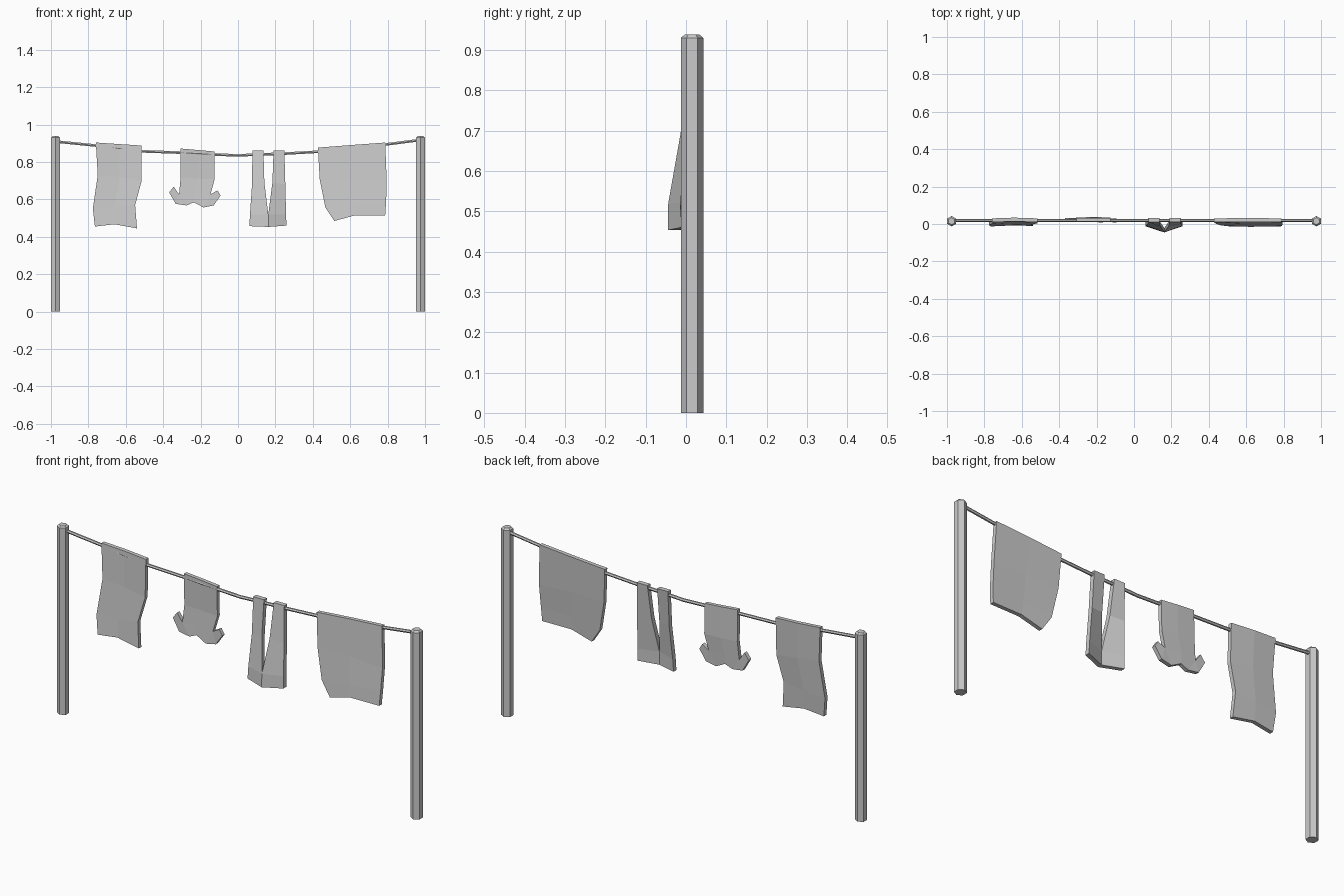
import bpy, bmesh

POLE_Y = 0.015


def link(name, bm):
    bmesh.ops.recalc_face_normals(bm, faces=bm.faces)
    me = bpy.data.meshes.new(name)
    bm.to_mesh(me)
    bm.free()
    ob = bpy.data.objects.new(name, me)
    bpy.context.collection.objects.link(ob)
    return ob


def cloth(name, points, faces, thick=0.02):
    """Thin slab: points (x, front y, z) form the front sheet, pushed back in y."""
    bm = bmesh.new()
    vs = [bm.verts.new(p) for p in points]
    for f in faces:
        bm.faces.new([vs[i] for i in f])
    ext = bmesh.ops.extrude_face_region(bm, geom=bm.faces[:], use_keep_orig=True)
    back = [g for g in ext["geom"] if isinstance(g, bmesh.types.BMVert)]
    bmesh.ops.translate(bm, verts=back, vec=(0, thick, 0))
    return link(name, bm)


def grid_cloth(name, rows, thick=0.02):
    n = len(rows[0])
    faces = [(r * n + c, r * n + c + 1, (r + 1) * n + c + 1, (r + 1) * n + c)
             for r in range(len(rows) - 1) for c in range(n - 1)]
    return cloth(name, [p for row in rows for p in row], faces, thick)


# Hexagonal poles with a bevelled top
for side, label in ((-1, "left_pole"), (1, "right_pole")):
    bpy.ops.mesh.primitive_cylinder_add(vertices=6, radius=0.028, depth=0.938,
                                        location=(side * 0.975, POLE_Y, 0.469))
    pole = bpy.context.object
    pole.name = label
    bm = bmesh.new()
    bm.from_mesh(pole.data)
    rim = [e for e in bm.edges if all(v.co.z > 0.4 for v in e.verts)]
    bmesh.ops.bevel(bm, geom=rim, offset=0.008, segments=1, affect='EDGES')
    bm.to_mesh(pole.data)
    bm.free()

# Sagging line
line = bpy.data.curves.new("line", 'CURVE')
line.dimensions = '3D'
line.bevel_depth = 0.008
line.bevel_resolution = 1
line.use_fill_caps = True
path = [(-0.97, 0.909), (-0.76, 0.888), (-0.51, 0.857), (-0.3, 0.85), (-0.12, 0.84),
        (0, 0.835), (0.1, 0.84), (0.25, 0.845), (0.43, 0.855), (0.79, 0.894), (0.97, 0.917)]
spline = line.splines.new('POLY')
spline.points.add(len(path) - 1)
for p, (x, z) in zip(spline.points, path):
    p.co = (x, 0.02, z, 1)
spline.use_smooth = False
bpy.context.collection.objects.link(bpy.data.objects.new("washing_line", line))

# Narrow towel
grid_cloth("towel", [
    [(-0.76, 0.010, 0.904), (-0.64, 0.014, 0.896), (-0.515, 0.010, 0.888)],
    [(-0.75, 0.004, 0.73), (-0.635, 0.010, 0.72), (-0.515, 0.004, 0.70)],
    [(-0.776, -0.006, 0.55), (-0.66, -0.002, 0.56), (-0.55, -0.004, 0.57)],
    [(-0.765, -0.013, 0.455), (-0.66, -0.008, 0.467), (-0.54, -0.010, 0.445)],
])

# Shirt pegged upside down, sleeves pointing up and out
cloth("shirt", [
    (-0.307, 0.012, 0.872), (-0.215, 0.014, 0.864), (-0.125, 0.012, 0.856),
    (-0.307, 0.016, 0.715), (-0.215, 0.018, 0.711), (-0.125, 0.016, 0.707),
    (-0.315, 0.012, 0.627), (-0.235, 0.014, 0.630), (-0.147, 0.012, 0.627),
    (-0.275, 0.010, 0.568), (-0.237, 0.012, 0.584), (-0.184, 0.009, 0.557),
    (-0.333, 0.012, 0.576), (-0.368, 0.012, 0.637), (-0.344, 0.012, 0.668),
    (-0.130, 0.010, 0.568), (-0.093, 0.009, 0.621), (-0.110, 0.009, 0.648),
], [
    (0, 1, 4, 3), (1, 2, 5, 4), (3, 4, 7, 6), (4, 5, 8, 7),
    (6, 7, 10, 9), (7, 8, 11, 10),
    (6, 9, 12), (6, 12, 13, 14), (8, 15, 11), (8, 17, 16, 15),
], 0.019)

# Trousers pegged by the leg ends, seat folding forward in the middle
cloth("trousers", [
    (0.077, 0.010, 0.861), (0.136, 0.010, 0.861), (0.190, 0.010, 0.861), (0.248, 0.010, 0.861),
    (0.075, 0.002, 0.68), (0.141, -0.014, 0.69), (0.184, -0.014, 0.69), (0.253, 0.002, 0.68),
    (0.064, -0.010, 0.52), (0.162, -0.044, 0.52), (0.257, -0.010, 0.52),
    (0.061, -0.012, 0.457), (0.162, -0.045, 0.453), (0.259, -0.012, 0.460),
], [
    (0, 1, 5, 4), (4, 5, 9, 8), (2, 3, 7, 6), (6, 7, 10, 9),
    (8, 9, 12, 11), (9, 10, 13, 12),
], 0.023)

# Wide sheet
grid_cloth("sheet", [
    [(0.427, 0.010, 0.877), (0.61, 0.012, 0.891), (0.787, 0.010, 0.904)],
    [(0.437, 0.002, 0.707), (0.615, 0.000, 0.71), (0.795, 0.002, 0.70)],
    [(0.467, -0.008, 0.557), (0.622, -0.010, 0.575), (0.792, -0.008, 0.59)],
    [(0.515, -0.013, 0.485), (0.627, -0.015, 0.515), (0.787, -0.012, 0.515)],
])
